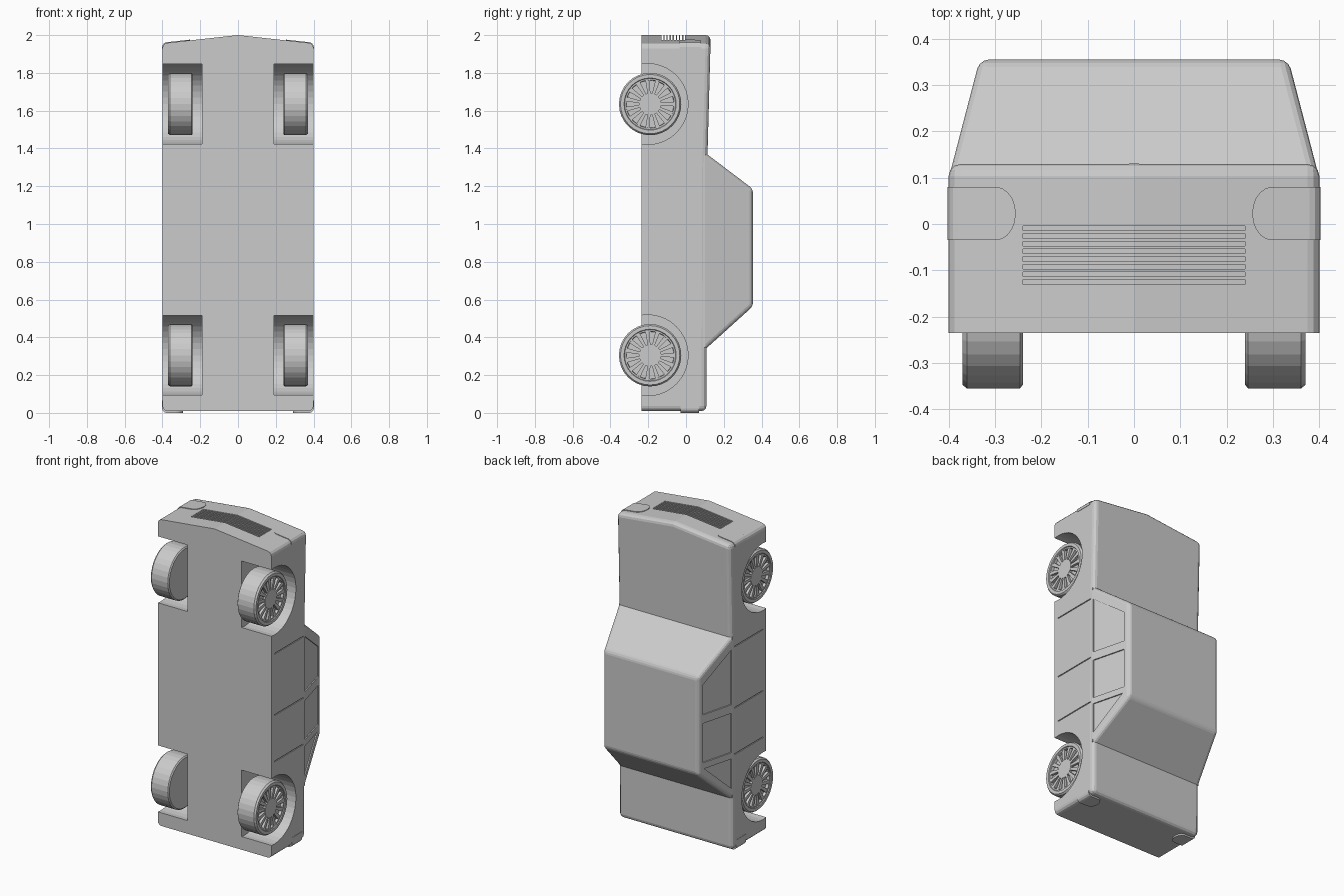
import bpy, bmesh
from math import sin, cos, pi

if "Cube" in bpy.data.objects:
    bpy.data.objects.remove(bpy.data.objects["Cube"])


def make(name, bm):
    bmesh.ops.recalc_face_normals(bm, faces=bm.faces)
    me = bpy.data.meshes.new(name)
    bm.to_mesh(me)
    bm.free()
    ob = bpy.data.objects.new(name, me)
    bpy.context.collection.objects.link(ob)
    return ob


def prism(bm, a, b):
    """Solid between two matching loops of 3D points."""
    va = [bm.verts.new(p) for p in a]
    vb = [bm.verts.new(p) for p in b]
    n = len(a)
    bm.faces.new(va)
    bm.faces.new(vb[::-1])
    for i in range(n):
        j = (i + 1) % n
        bm.faces.new((va[j], va[i], vb[i], vb[j]))
    return va, vb


def box(bm, x0, x1, y0, y1, z0, z1):
    loop = [(y0, z0), (y1, z0), (y1, z1), (y0, z1)]
    prism(bm, [(x0, y, z) for y, z in loop], [(x1, y, z) for y, z in loop])


def bevel(bm, test, offset, seg=3):
    bmesh.ops.recalc_face_normals(bm, faces=bm.faces)
    es = [e for e in bm.edges if test(e)]
    bmesh.ops.bevel(bm, geom=es, offset=offset, segments=seg, profile=0.5, affect='EDGES')


def boolean(ob, other, op):
    m = ob.modifiers.new(op, 'BOOLEAN')
    m.operation, m.object, m.solver = op, other, 'EXACT'
    bpy.context.view_layer.objects.active = ob
    bpy.ops.object.modifier_apply(modifier=m.name)
    bpy.data.objects.remove(other)


def nose(x):
    return 2.0 - 0.11 * abs(x)


WHEEL_Z = (0.305, 1.635)

# Lower body with a slightly pointed nose at the top
bm = bmesh.new()
rings = []
for x in (-0.4, 0, 0.4):
    z = nose(x)
    prof = [(-0.235, 0.01), (0.108, 0.01), (0.112, 1.3), (0.13, z), (-0.235, z)]
    rings.append([bm.verts.new((x, *p)) for p in prof])
for r, s in zip(rings, rings[1:]):
    for i in range(5):
        j = (i + 1) % 5
        bm.faces.new((r[i], r[j], s[j], s[i]))
bm.faces.new(rings[0][::-1])
bm.faces.new(rings[2])
bevel(bm, lambda e: e.calc_face_angle(0) > 0.7 and
      max(v.co.y for v in e.verts) > -0.2, 0.026)
body = make("car_body", bm)

# Cabin: tapered roof block on a short skirt
bm = bmesh.new()


def ring(x, y, z0, z1):
    return [(-x, y, z0), (x, y, z0), (x, y, z1), (-x, y, z1)]


base = ring(0.3995, 0.1, 0.335, 1.378)
va, vb = prism(bm, base, ring(0.333, 0.355, 0.565, 1.185))
bevel(bm, lambda e: max(v.co.y for v in e.verts) > 0.2, 0.02)
cabin = make("cabin", bm)
bm = bmesh.new()
prism(bm, ring(0.3995, 0.05, 0.345, 1.368), ring(0.3985, 0.104, 0.345, 1.368))
boolean(cabin, make("skirt", bm), 'UNION')
boolean(body, cabin, 'UNION')

# Wheel arches
bm = bmesh.new()
for s in (-1, 1):
    for zc in WHEEL_Z:
        c = [(-0.203 + 0.214 * cos(t * pi / 20), zc + 0.214 * sin(t * pi / 20)) for t in range(40)]
        prism(bm, [(s * 0.19, y, z) for y, z in c], [(s * 0.5, y, z) for y, z in c])
boolean(body, make("arch_cutter", bm), 'DIFFERENCE')

# Recessed side windows and door seams
windows = [[(0.108, 1.29), (0.32, 1.13), (0.32, 0.94), (0.108, 0.94)],
           [(0.108, 0.885), (0.32, 0.885), (0.32, 0.635), (0.108, 0.635)],
           [(0.108, 0.595), (0.308, 0.595), (0.108, 0.405)]]
bm = bmesh.new()
for s in (-1, 1):
    for w in windows:
        prism(bm, [(s * (0.392 - 0.261 * (y - 0.1)), y, z) for y, z in w],
              [(s * (0.45 - 0.261 * (y - 0.1)), y, z) for y, z in w])
    for z in (1.3, 0.91, 0.615):
        box(bm, s * 0.395, s * 0.45, -0.205, 0.085, z - 0.003, z + 0.003)
boolean(body, make("window_cutter", bm), 'DIFFERENCE')

# Grille slots
bm = bmesh.new()
for i in range(8):
    y = -0.13 + i * 0.0165
    sec = [(-0.24, nose(0.24) - 0.025), (0, 1.975), (0.24, nose(0.24) - 0.025), (0.24, 2.1), (-0.24, 2.1)]
    prism(bm, [(x, y, z) for x, z in sec], [(x, y + 0.01, z) for x, z in sec])
boolean(body, make("grille_cutter", bm), 'DIFFERENCE')


# Headlights and tail lights, rounded at the inner end and wrapping the corner
def light(name, s, x_in, y0, y1, z_base, z_face):
    r = (y1 - y0) / 2
    rx = r * 0.75
    out = [(x_in + rx - rx * sin(t * pi / 10), (y0 + y1) / 2 + r * cos(t * pi / 10)) for t in range(11)]
    out += [(0.402, y0), (0.402, y1)]
    bm = bmesh.new()
    _, top = prism(bm, [(s * x, y, z_base) for x, y in out], [(s * x, y, z_face(x)) for x, y in out])
    corner = {top[-1], top[-2]}
    bevel(bm, lambda e: set(e.verts) == corner, 0.024)
    make(name, bm)


for s, side in ((-1, "left"), (1, "right")):
    light("headlight_" + side, s, 0.255, -0.035, 0.08, 1.93, lambda x: nose(x) + 0.004)
    light("tail_light_" + side, s, 0.29, -0.03, 0.07, 0.065, lambda x: 0.0)


# Wheels: lathed tyre, hub and fifteen wedge spokes
def wheel(name, s, zc):
    bm = bmesh.new()
    yc, n = -0.19, 32

    def lathe(prof):
        rows = [[bm.verts.new((s * x, yc + r * cos(2 * pi * k / n), zc + r * sin(2 * pi * k / n)))
                 for k in range(n)] for x, r in prof]
        for a, b in zip(rows, rows[1:]):
            for k in range(n):
                m = (k + 1) % n
                bm.faces.new((a[k], a[m], b[m], b[k]))
        bm.faces.new(rows[0])
        bm.faces.new(rows[-1])

    lathe([(0.24, 0.157), (0.246, 0.165), (0.36, 0.165), (0.37, 0.157), (0.37, 0.138),
           (0.365, 0.135), (0.365, 0.127), (0.348, 0.125)])
    lathe([(0.347, 0.058), (0.365, 0.058)])
    for k in range(15):
        t = 2 * pi * k / 15
        q = [(0.055, -0.007), (0.128, -0.012), (0.128, 0.012), (0.055, 0.007)]
        pts = [(yc + u * cos(t) - v * sin(t), zc + u * sin(t) + v * cos(t)) for u, v in q]
        prism(bm, [(s * 0.347, y, z) for y, z in pts], [(s * 0.364, y, z) for y, z in pts])
    make(name, bm)


for s, side in ((-1, "left"), (1, "right")):
    for zc, end in zip(WHEEL_Z, ("rear", "front")):
        wheel(f"{end}_wheel_{side}", s, zc)
